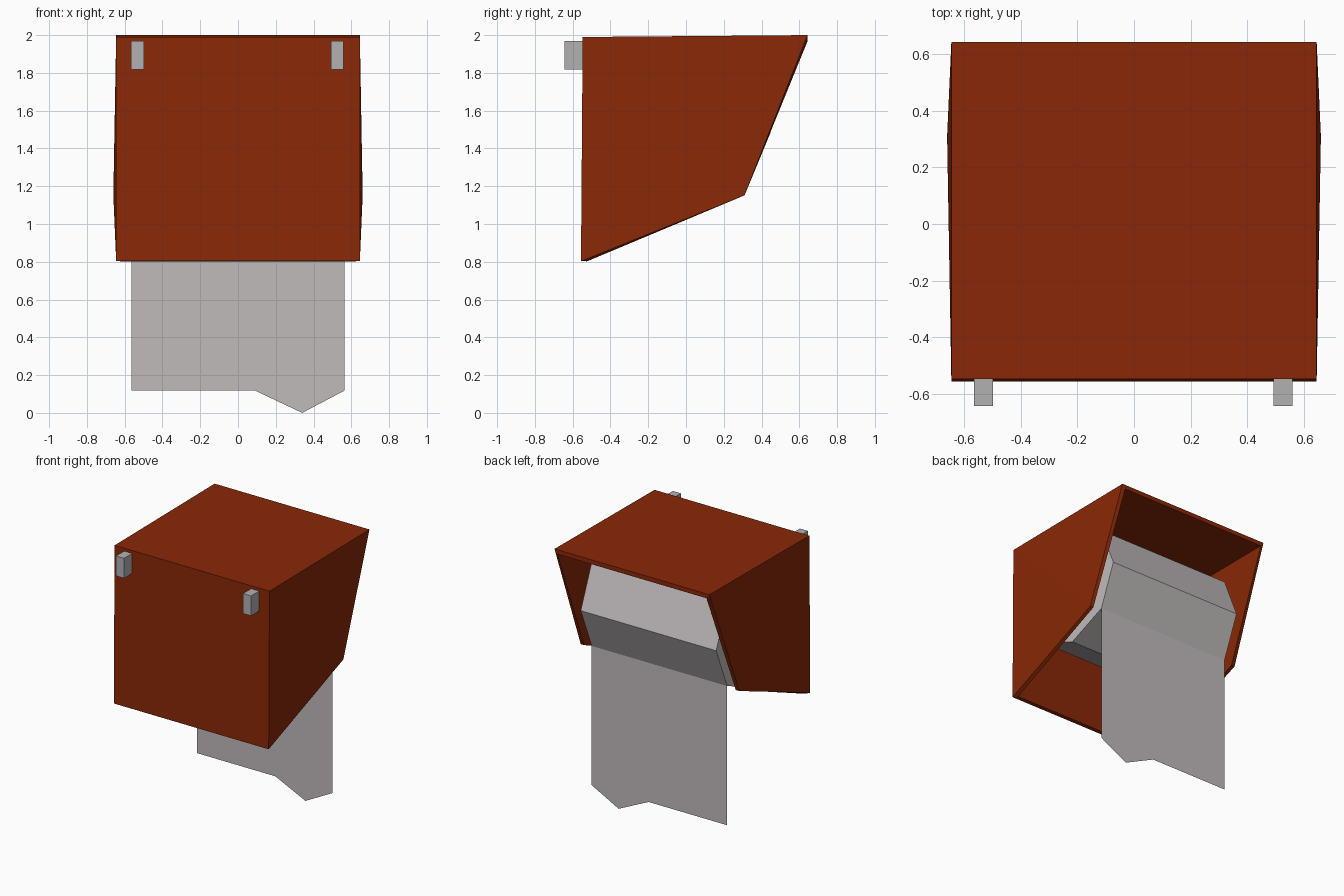
import bpy, bmesh
from math import pi
from mathutils import Matrix

cube = bpy.data.objects.get("Cube")
if cube:
    bpy.data.objects.remove(cube, do_unlink=True)


def material(name, rgb):
    m = bpy.data.materials.new(name)
    m.use_nodes = True
    m.diffuse_color = (*rgb, 1)
    m.node_tree.nodes["Principled BSDF"].inputs["Base Color"].default_value = (*rgb, 1)
    return m


rust = material("rust_red", (0.25, 0.021, 0.002))
paper = material("paper_grey", (0.53, 0.495, 0.50))
metal = material("bracket_grey", (0.45, 0.44, 0.445))


def finish(bm, name, mat):
    mesh = bpy.data.meshes.new(name)
    bm.to_mesh(mesh)
    bm.free()
    mesh.materials.append(mat)
    ob = bpy.data.objects.new(name, mesh)
    bpy.context.collection.objects.link(ob)
    return ob


# Housing: top, front and two slightly bulging side walls, open behind and below
# Side profile as (half width, y, z): front top, back top, back low, front low
profile = [(0.645, -0.547, 1.99), (0.645, 0.643, 2.0),
           (0.66, 0.31, 1.152), (0.645, -0.556, 0.803)]
bm = bmesh.new()
left = [bm.verts.new((x, y, z)) for x, y, z in profile]
right = [bm.verts.new((-x, y, z)) for x, y, z in profile]
bm.faces.new((right[0], left[0], left[1], right[1]))
front = bm.faces.new((right[3], left[3], left[0], right[0]))
for side in (left, right):
    bm.faces.new((side[0], side[1], side[2]))
    bm.faces.new((side[0], side[2], side[3]))
bmesh.ops.recalc_face_normals(bm, faces=bm.faces[:])
front.normal_update()
if front.normal.y > 0:
    bmesh.ops.reverse_faces(bm, faces=bm.faces[:])
housing = finish(bm, "housing", rust)
shell = housing.modifiers.new("wall_thickness", "SOLIDIFY")
shell.thickness = 0.028
shell.offset = -1
shell.use_even_offset = True

# Eight-sided paper roll lying along x
ROLL_R, ROLL_Z, HALF_W = 0.447, 1.482, 0.564
bm = bmesh.new()
bmesh.ops.create_cone(bm, cap_ends=True, segments=8, radius1=ROLL_R,
                      radius2=ROLL_R, depth=2 * HALF_W,
                      matrix=Matrix.Translation((0, 0, ROLL_Z)) @ Matrix.Rotation(pi / 2, 4, "Y"))
finish(bm, "paper_roll", paper)

# Hanging sheet with a torn point at the lower edge
drop = ROLL_R * 0.7071
outline = [(HALF_W, ROLL_Z - drop), (HALF_W, 0.118), (0.34, 0),
           (0.09, 0.118), (-HALF_W, 0.118), (-HALF_W, ROLL_Z - drop)]
bm = bmesh.new()
bm.faces.new([bm.verts.new((x, drop, z)) for x, z in outline])
finish(bm, "hanging_sheet", paper)

# Two mounting brackets on the front wall
for name, x in (("left_bracket", 0.526), ("right_bracket", -0.532)):
    bm = bmesh.new()
    bmesh.ops.create_cube(bm, size=1, matrix=Matrix.Translation((x, -0.594, 1.893))
                          @ Matrix.Diagonal((0.067, 0.098, 0.15, 1)))
    finish(bm, name, metal)
